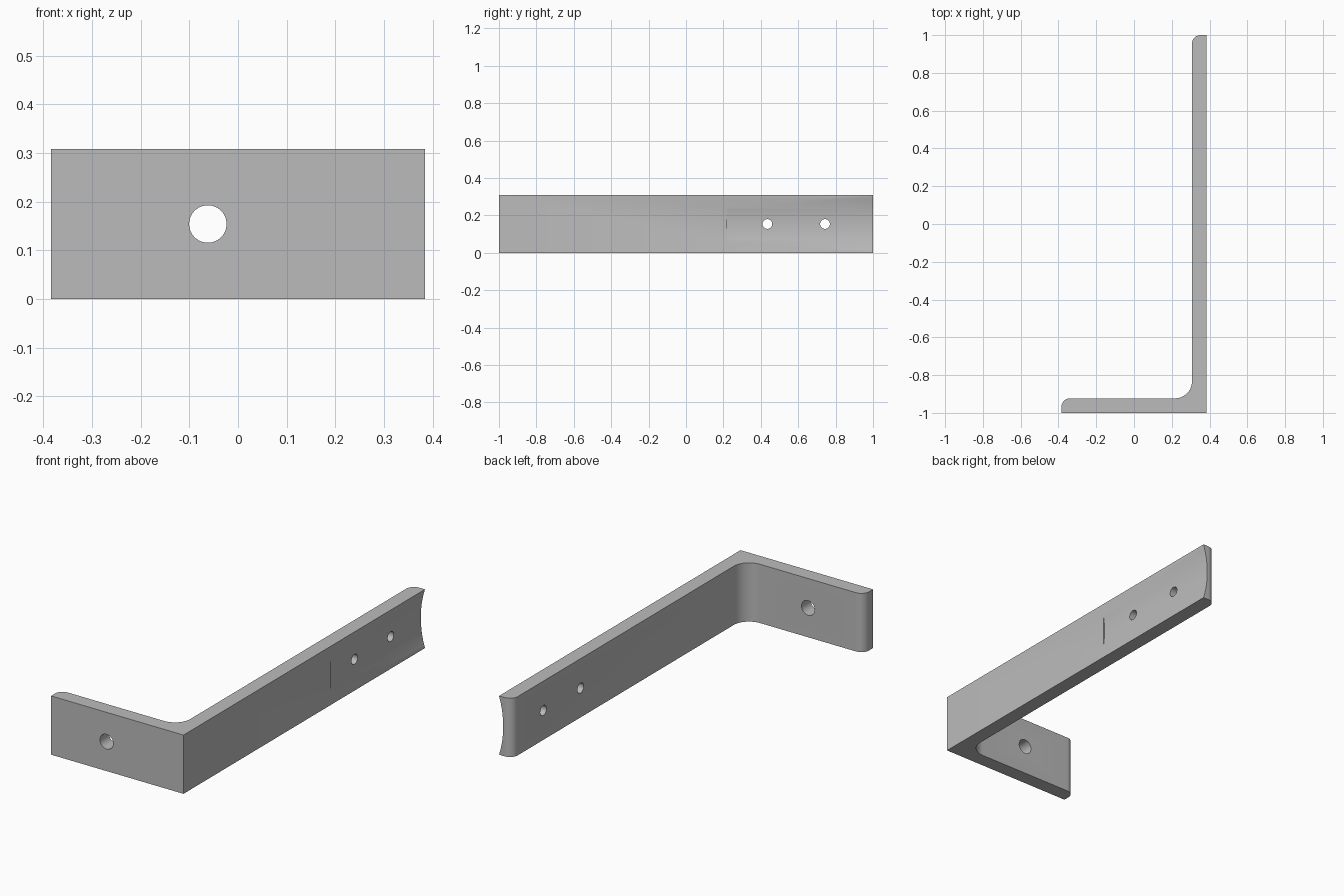
import bpy
from math import pi, sin, cos, sqrt, atan2
from mathutils import Vector

if "Cube" in bpy.data.objects:
    bpy.data.objects.remove(bpy.data.objects["Cube"])

W, L, H, T = 0.384, 1.0, 0.308, 0.077   # half width, half length, height, thickness
TIP, FILLET = 0.045, 0.09               # rounded tips and inner corner
MID = H / 2

grey = bpy.data.materials.new("plain grey")
grey.use_nodes = True
colour = (0.5, 0.5, 0.5, 1)
grey.diffuse_color = colour
grey.node_tree.nodes["Principled BSDF"].inputs["Base Color"].default_value = colour


def arc(cx, cy, r, start, end, n=12):
    angles = [start + (end - start) * i / n for i in range(n + 1)]
    return [(cx + r * cos(a), cy + r * sin(a)) for a in angles]


# L-shaped bar, extruded from its plan outline
outline = [(-W, -L), (W, -L), (W, L)]
outline += arc(W - T + TIP, L - TIP, TIP, pi / 2, pi)
outline += arc(W - T - FILLET, -L + T + FILLET, FILLET, 0, -pi / 2)
outline += arc(-W + TIP, -L + T - TIP, TIP, pi / 2, pi)
n = len(outline)
verts = [(x, y, z) for z in (0, H) for x, y in outline]
faces = [list(range(n))[::-1], list(range(n, 2 * n))]
faces += [(i, (i + 1) % n, n + (i + 1) % n, n + i) for i in range(n)]
mesh = bpy.data.meshes.new("angle_bracket")
mesh.from_pydata(verts, [], faces)
mesh.materials.append(grey)
bracket = bpy.data.objects.new("angle_bracket", mesh)
bpy.context.collection.objects.link(bracket)


def cut(name, start, end, radius, sides):
    """Subtract a cylinder running from start to end."""
    start, end = Vector(start), Vector(end)
    axis = end - start
    bpy.ops.mesh.primitive_cylinder_add(vertices=sides, radius=radius, depth=axis.length,
                                        location=(start + end) / 2)
    cutter = bpy.context.object
    cutter.name = name
    cutter.rotation_euler = axis.to_track_quat("Z", "Y").to_euler()
    cutter.data.materials.append(grey)
    cutter.hide_render = True
    bpy.context.view_layer.update()
    mod = bracket.modifiers.new(name, "BOOLEAN")
    mod.operation = "DIFFERENCE"
    mod.solver = "EXACT"
    mod.object = cutter
    bpy.context.view_layer.objects.active = bracket
    bpy.ops.object.modifier_apply(modifier=name)
    bpy.data.objects.remove(cutter)


# Shallow saddle on the outer face, growing deeper towards the tip
R, Y0 = 0.5, 0.228
x0 = W + sqrt(R * R - 0.093 ** 2)
x1 = W + sqrt(R * R - 0.153 ** 2)
slope = (x1 - x0) / (L - Y0)
cut("saddle_cutter", (x0, Y0, MID), (x0 + slope, Y0 + 1, MID), R, 160)

# Screw holes in the long arm and one larger hole in the short arm
for y in (0.435, 0.743):
    cut("screw_hole_cutter", (0, y, MID), (0.6, y, MID), 0.026, 32)
cut("bolt_hole_cutter", (-0.062, -1.2, MID), (-0.062, -0.7, MID), 0.0385, 48)

bpy.ops.object.select_all(action="DESELECT")
bracket.select_set(True)
bpy.context.view_layer.objects.active = bracket
bpy.ops.object.shade_smooth_by_angle(angle=0.5)
